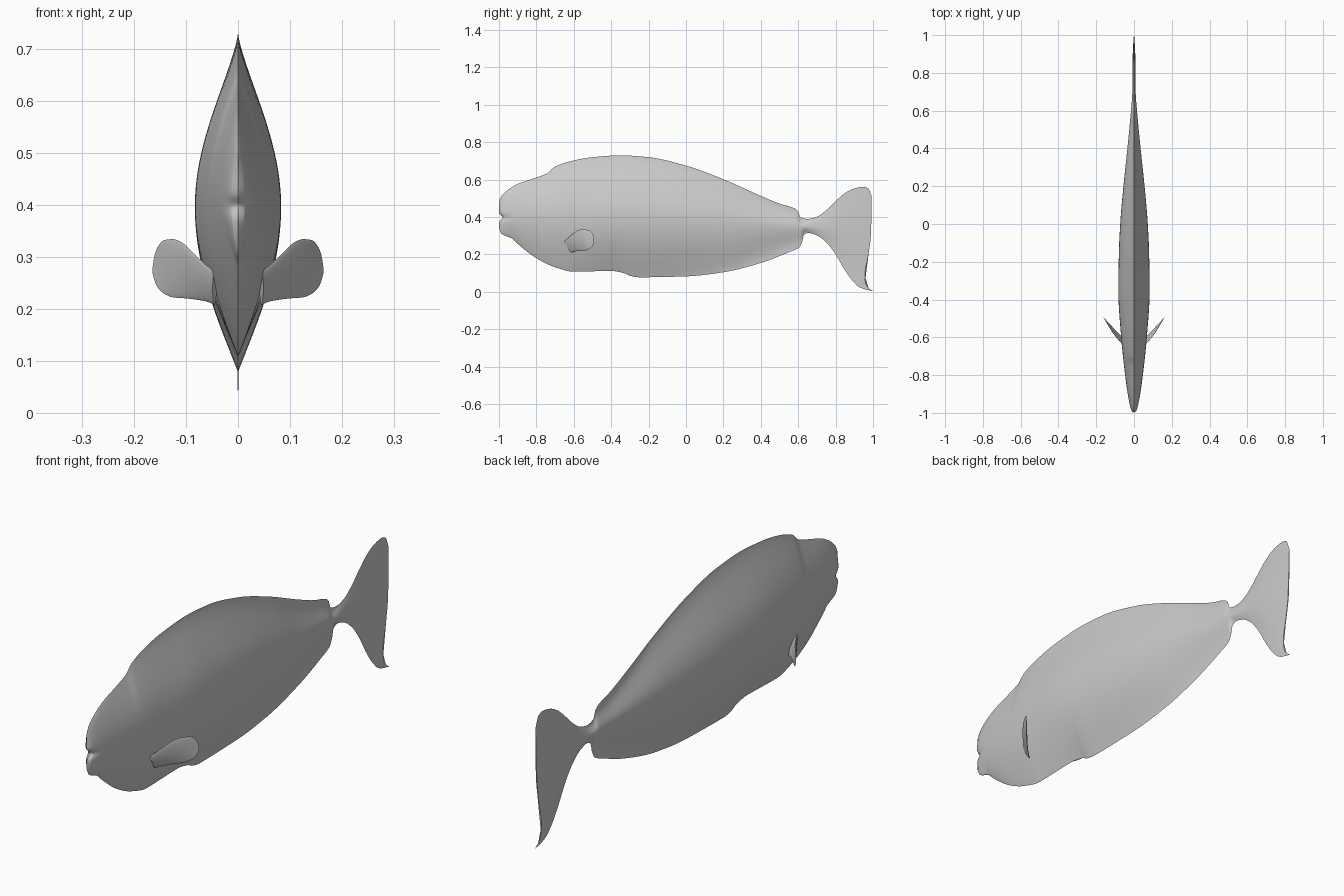
import bpy, bmesh, math

if "Cube" in bpy.data.objects:
    bpy.data.objects.remove(bpy.data.objects["Cube"])


def curve(keys, x):
    """Smooth interpolation through (x, value) pairs without overshoot."""
    if x <= keys[0][0]:
        return keys[0][1]
    if x >= keys[-1][0]:
        return keys[-1][1]
    n = len(keys)
    d = [(keys[i + 1][1] - keys[i][1]) / (keys[i + 1][0] - keys[i][0]) for i in range(n - 1)]

    def slope(i):
        if i == 0:
            return d[0]
        if i == n - 1:
            return d[-1]
        a, b = d[i - 1], d[i]
        return 0 if a * b <= 0 else 2 * a * b / (a + b)

    i = max(k for k in range(n - 1) if keys[k][0] <= x)
    h = keys[i + 1][0] - keys[i][0]
    t = (x - keys[i][0]) / h
    return ((1 + 2 * t) * (1 - t) ** 2 * keys[i][1] + t * (1 - t) ** 2 * h * slope(i)
            + t * t * (3 - 2 * t) * keys[i + 1][1] + t * t * (t - 1) * h * slope(i + 1))


def loft(name, stations, section, place, rows, mat):
    """Skin lens-shaped sections; place() turns (station, side, z) into a point."""
    bm = bmesh.new()
    rings = []
    for s in stations:
        lo, mid, hi, w, up, down = section(s)
        right, left = [], []
        for k in range(rows + 1):
            t = -math.cos(math.pi * k / rows) * 0.4 + (2 * k / rows - 1) * 0.6
            z = mid + t * ((hi - mid) if t > 0 else (mid - lo))
            side = w * max(0, math.cos(t * math.pi / 2)) ** (up if t > 0 else down)
            right.append((side, z))
            left.append((-side, z))
        ring = right + left[-2:0:-1]
        rings.append([bm.verts.new(place(s, a, z)) for a, z in ring])
    for r0, r1 in zip(rings, rings[1:]):
        for k in range(len(r0)):
            j = (k + 1) % len(r0)
            bm.faces.new((r0[k], r0[j], r1[j], r1[k]))
    for r in (rings[0], rings[-1]):
        bm.faces.new(r)
    bmesh.ops.remove_doubles(bm, verts=bm.verts, dist=0.0003)
    bmesh.ops.recalc_face_normals(bm, faces=bm.faces)
    me = bpy.data.meshes.new(name)
    bm.to_mesh(me)
    bm.free()
    me.materials.append(mat)
    ob = bpy.data.objects.new(name, me)
    bpy.context.collection.objects.link(ob)
    bpy.context.view_layer.objects.active = ob
    ob.select_set(True)
    bpy.ops.object.shade_smooth_by_angle(angle=math.radians(50))
    ob.select_set(False)
    return ob


grey = bpy.data.materials.new("plain grey")
grey.diffuse_color = (0.6, 0.6, 0.6, 1)
grey.use_nodes = True
grey.node_tree.nodes["Principled BSDF"].inputs["Base Color"].default_value = grey.diffuse_color

# Body and tail outline: back, belly, half width, widest line
BACK = [(-1, .485), (-.985, .515), (-.96, .54), (-.9, .577), (-.8, .612), (-.74, .635),
        (-.705, .667), (-.6, .703), (-.5, .72), (-.35, .73), (-.2, .72), (0, .675),
        (.2, .602), (.4, .513), (.5, .472), (.58, .447), (.6, .43), (.61, .4), (.65, .39),
        (.7, .402), (.75, .437), (.8, .485), (.85, .528), (.9, .553), (.95, .562),
        (.98, .553), (1, .51)]
BELLY = [(-1, .34), (-.985, .31), (-.93, .285), (-.9, .257), (-.8, .18), (-.7, .132),
         (-.6, .108), (-.4, .112), (-.33, .1), (-.3, .086), (-.25, .078), (0, .083),
         (.2, .105), (.4, .155), (.55, .212), (.605, .238), (.622, .27), (.63, .305),
         (.655, .315), (.7, .302), (.75, .265), (.8, .2), (.85, .115), (.9, .05),
         (.95, .02), (1, .004)]
WIDTH = [(-1, 0), (-.99, .012), (-.96, .022), (-.9, .033), (-.8, .047), (-.6, .068),
         (-.35, .083), (-.15, .08), (0, .073), (.2, .056), (.4, .035), (.6, .016),
         (.7, .009), (.8, .009), (.92, .006), (1, .002)]
MIDDLE = [(-1, .41), (-.35, .395), (.2, .37), (.6, .35), (1, .32)]
UPPER = [(-1, .7), (-.8, 1), (-.35, 1.3), (.2, 1.5), (.6, 3), (.68, 1), (.8, 1.2), (1, 1)]
LOWER = [(-1, .7), (-.8, .9), (-.35, 1), (.2, 1.2), (.6, 2.5), (.68, 1), (.8, 1.5), (1, 1)]
# Rear edge of the tail fin, as y over height
REAR = [(.004, 1), (.02, .977), (.045, .96), (.09, .956), (.2, .975), (.3, .988),
        (.5, .993), (.56, .993)]


def body_section(y):
    return [curve(c, y) for c in (BELLY, MIDDLE, BACK, WIDTH, UPPER, LOWER)]


def body_place(y, side, z):
    if y > .9:
        return (side, .9 + (y - .9) * (curve(REAR, z) - .9) / .1, z)
    # mouth notch between the rounded lips
    near = max(0, 1 - (y + 1) / .09)
    return (side, y + .02 * math.exp(-((z - .397) / .016) ** 2) * near, z)


ys = {round(-1 + 2 * i / 150, 4) for i in range(151)} | {k[0] for k in BACK + BELLY + WIDTH}
loft("fish_body", sorted(ys), body_section, body_place, 48, grey)

# Pectoral fins, swept outward and back
FIN_TOP = [(.045, .272), (.06, .283), (.09, .311), (.11, .329), (.125, .334), (.142, .332),
           (.155, .318), (.161, .3), (.164, .28)]
FIN_LOW = [(.045, .207), (.06, .214), (.1, .22), (.125, .222), (.142, .229), (.155, .242),
           (.161, .256), (.164, .268)]


def fin_section(x):
    lo, hi = curve(FIN_LOW, x), curve(FIN_TOP, x)
    return lo, (lo + hi) / 2, hi, .005 * min(1, (.166 - x) / .04), .6, .6


xs = [.045 + .119 * math.sin(math.pi / 2 * i / 24) for i in range(25)]
for name, sign in (("right_pectoral_fin", 1), ("left_pectoral_fin", -1)):
    def fin_place(x, side, z, sign=sign):
        lean = (z - .25) * .5 * max(0, 1 - (x - .06) / .1)
        y = -.62 + 1.24 * (x - .06) - lean
        return (sign * (x - .78 * side), y + .63 * side, z)
    loft(name, xs, fin_section, fin_place, 16, grey)
